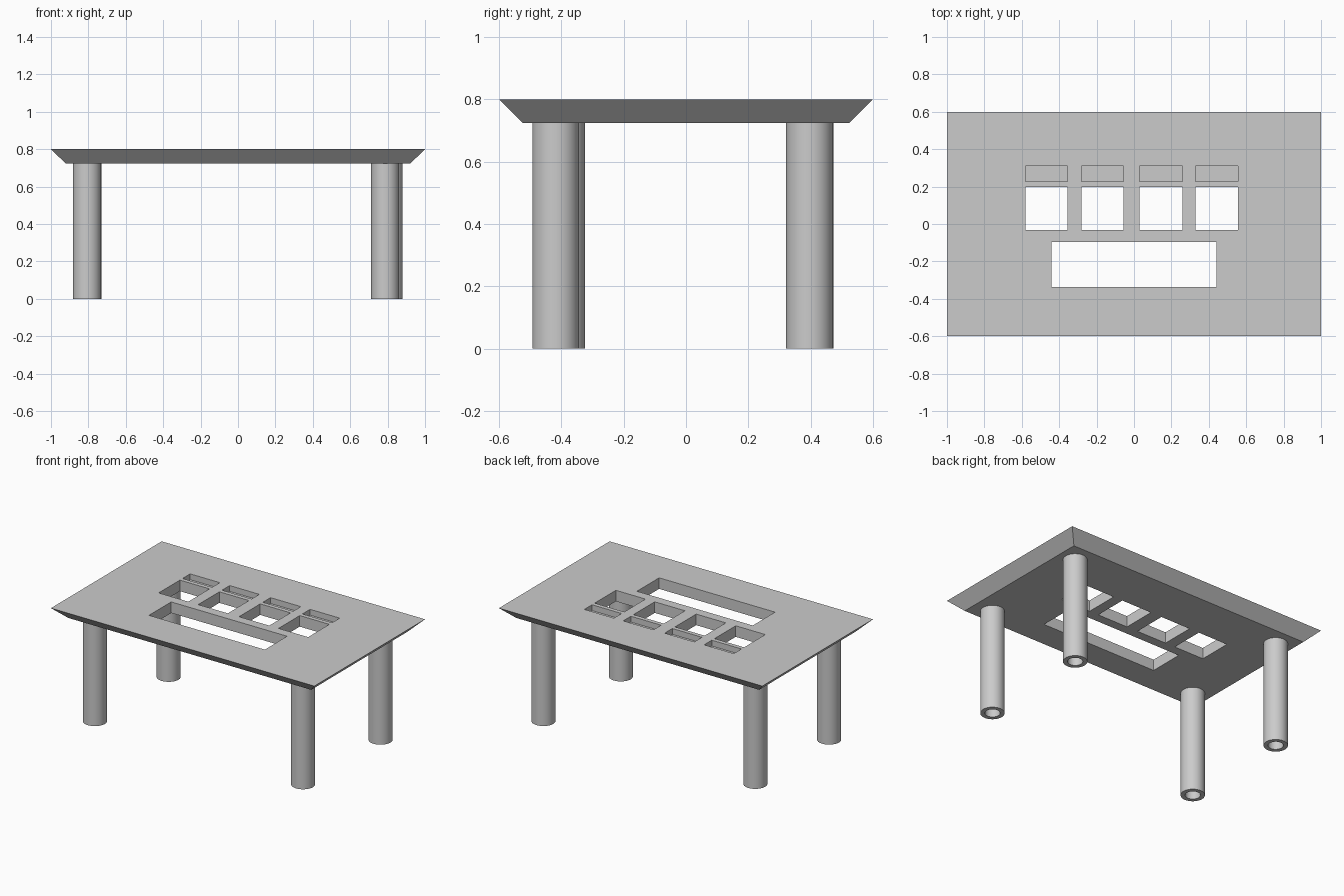
import bpy
import bmesh
from mathutils import Matrix, Vector

if "Cube" in bpy.data.objects:
    bpy.data.objects.remove(bpy.data.objects["Cube"], do_unlink=True)

TOP, UNDER = 0.8, 0.724

grey = bpy.data.materials.new("plain_grey")
grey.use_nodes = True
grey.diffuse_color = (0.6, 0.6, 0.6, 1)
grey.node_tree.nodes["Principled BSDF"].inputs["Base Color"].default_value = (0.6, 0.6, 0.6, 1)


def make_object(name, bm):
    bmesh.ops.recalc_face_normals(bm, faces=bm.faces)
    mesh = bpy.data.meshes.new(name)
    bm.to_mesh(mesh)
    bm.free()
    mesh.materials.append(grey)
    obj = bpy.data.objects.new(name, mesh)
    bpy.context.collection.objects.link(obj)
    return obj


def add_box(bm, x0, x1, y0, y1, z0, z1):
    centre = Vector((x0 + x1, y0 + y1, z0 + z1)) / 2
    size = Matrix.Diagonal((x1 - x0, y1 - y0, z1 - z0, 1))
    return bmesh.ops.create_cube(bm, size=1, matrix=Matrix.Translation(centre) @ size)["verts"]


# Table top with an undercut bevelled edge
bm = bmesh.new()
for v in add_box(bm, -1, 1, -0.6, 0.6, UNDER, TOP):
    if v.co.z < 0.76:
        v.co.x *= 0.922
        v.co.y *= 0.523 / 0.6
table_top = make_object("table_top", bm)

# Cutters: wide slot, four square openings, four shallow pockets
bm = bmesh.new()
add_box(bm, -0.44, 0.44, -0.337, -0.096, 0.6, 0.9)
for x0, x1 in ((-0.58, -0.355), (-0.28, -0.055), (0.03, 0.26), (0.33, 0.555)):
    add_box(bm, x0, x1, -0.032, 0.198, 0.6, 0.9)
    add_box(bm, x0, x1, 0.227, 0.31, TOP - 0.04, 0.9)
cutter = make_object("opening_cutter", bm)
cutter.hide_render = True

cut = table_top.modifiers.new("openings", "BOOLEAN")
cut.operation = "DIFFERENCE"
cut.solver = "EXACT"
cut.object = cutter
bpy.context.view_layer.objects.active = table_top
bpy.ops.object.modifier_apply(modifier=cut.name)
bpy.data.objects.remove(cutter, do_unlink=True)


# Hollow round legs
def make_leg(name, x, y, outer=0.075, inner=0.047, sides=48):
    bm = bmesh.new()
    rings = []
    for radius, z in ((outer, 0), (outer, UNDER), (inner, UNDER), (inner, 0)):
        rings.append(bmesh.ops.create_circle(
            bm, segments=sides, radius=radius,
            matrix=Matrix.Translation((x, y, z)))["verts"])
    for a, b in zip(rings, rings[1:] + rings[:1]):
        for i in range(sides):
            j = (i + 1) % sides
            bm.faces.new((a[i], a[j], b[j], b[i]))
    leg = make_object(name, bm)
    bpy.ops.object.select_all(action="DESELECT")
    leg.select_set(True)
    bpy.context.view_layer.objects.active = leg
    bpy.ops.object.shade_smooth_by_angle()


make_leg("front_left_leg", 0.787, -0.418)
make_leg("back_left_leg", 0.805, 0.396)
make_leg("front_right_leg", -0.807, -0.399)
make_leg("back_right_leg", -0.805, 0.398)
